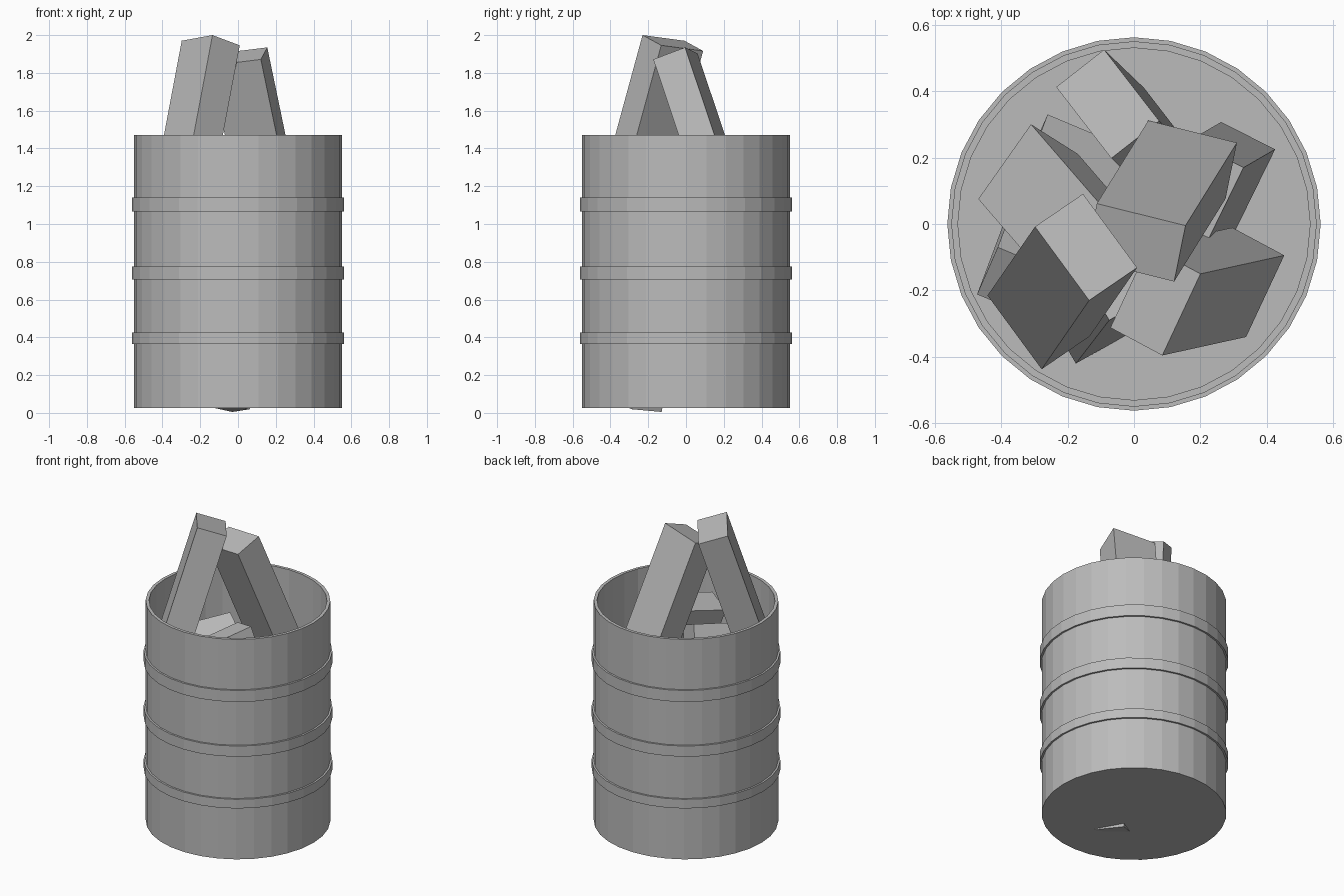
import bpy, math
from mathutils import Vector

if "Cube" in bpy.data.objects:
    bpy.data.objects.remove(bpy.data.objects["Cube"])

SIDES = 32
BEAM = (0.80, 0.277, 0.183)   # length, width, thickness


def material(name, value):
    m = bpy.data.materials.new(name)
    m.diffuse_color = (value, value, value, 1)
    m.use_nodes = True
    m.node_tree.nodes["Principled BSDF"].inputs["Base Color"].default_value = m.diffuse_color
    return m


grey = material("plain_grey", 0.5)


def make(name, verts, faces):
    mesh = bpy.data.meshes.new(name)
    mesh.from_pydata(verts, [], faces)
    mesh.materials.append(grey)
    obj = bpy.data.objects.new(name, mesh)
    bpy.context.collection.objects.link(obj)
    return obj


def lathe(name, profile, closed):
    """Turn an (r, z) profile around z; an open profile gets capped at both ends."""
    verts, faces, n = [], [], len(profile)
    for r, z in profile:
        for i in range(SIDES):
            a = 2 * math.pi * i / SIDES
            verts.append((r * math.cos(a), r * math.sin(a), z))
    for k in range(n if closed else n - 1):
        b, t = k * SIDES, (k + 1) % n * SIDES
        for i in range(SIDES):
            j = (i + 1) % SIDES
            faces.append((b + i, b + j, t + j, t + i))
    if not closed:
        faces.append(tuple(reversed(range(SIDES))))
        faces.append(tuple(range((n - 1) * SIDES, n * SIDES)))
    return make(name, verts, faces)


def beam(name, corner, along, wide, thin):
    """Box grown from one corner along three nearly square directions."""
    a = Vector(along).normalized()
    w = Vector(wide)
    w = (w - a * w.dot(a)).normalized()
    t = a.cross(w)
    if t.dot(Vector(thin)) < 0:
        t = -t
    edges = [d * s for d, s in zip((a, w, t), BEAM)]
    verts = [Vector(corner) + edges[0] * i + edges[1] * j + edges[2] * k
             for i in (0, 1) for j in (0, 1) for k in (0, 1)]
    faces = [(0, 1, 3, 2), (4, 6, 7, 5), (0, 4, 5, 1),
             (2, 3, 7, 6), (0, 2, 6, 4), (1, 5, 7, 3)]
    if edges[0].cross(edges[1]).dot(edges[2]) < 0:
        faces = [f[::-1] for f in faces]
    return make(name, verts, faces)


# Open drum with a thin wall and floor
lathe("drum", [(0.55, 0.025), (0.55, 1.47), (0.53, 1.47), (0.53, 0.045)], False)

# Three raised hoops
for i, (z0, z1) in enumerate([(0.365, 0.425), (0.705, 0.775), (1.065, 1.14)]):
    lathe(f"hoop_{i + 1}", [(0.545, z0), (0.562, z0), (0.562, z1), (0.545, z1)], True)

# Two beams standing out of the drum
beam("tall_beam_left", (-0.135, -0.23, 2.0),
     (-0.145, -0.21, -0.77), (-0.165, 0.225, -0.03), (0.145, 0.10, -0.05))
beam("tall_beam_right", (0.155, -0.005, 1.935),
     (0.155, 0.25, -0.745), (-0.265, 0.065, -0.03), (-0.035, -0.17, -0.06))

# Beams piled inside
beam("inner_beam_front", (0.20, -0.15, 1.41),
     (0.25, 0.055, -0.75), (-0.115, -0.245, -0.055), (-0.155, 0.08, -0.05))
beam("inner_beam_left", (-0.31, 0.30, 0.63),
     (0.225, -0.26, 0.73), (-0.155, -0.22, -0.03), (0.145, -0.09, -0.07))
beam("inner_beam_back", (-0.09, 0.525, 1.1),
     (0.12, -0.115, -0.78), (0.17, -0.22, 0.058), (-0.15, -0.105, 0))
beam("inner_beam_right", (0.425, 0.225, 0.12),
     (-0.095, -0.055, 0.79), (-0.125, -0.255, -0.033), (-0.16, 0.085, 0))
beam("low_beam_left", (-0.41, -0.07, 0.82),
     (0.15, 0.40, -0.677), (0.25, -0.11, 0), (-0.075, -0.135, -0.096))
beam("low_beam_front", (-0.175, -0.42, 0.072),
     (0.10, 0.13, 0.78), (0.24, 0.135, -0.055), (-0.09, 0.16, -0.015))
